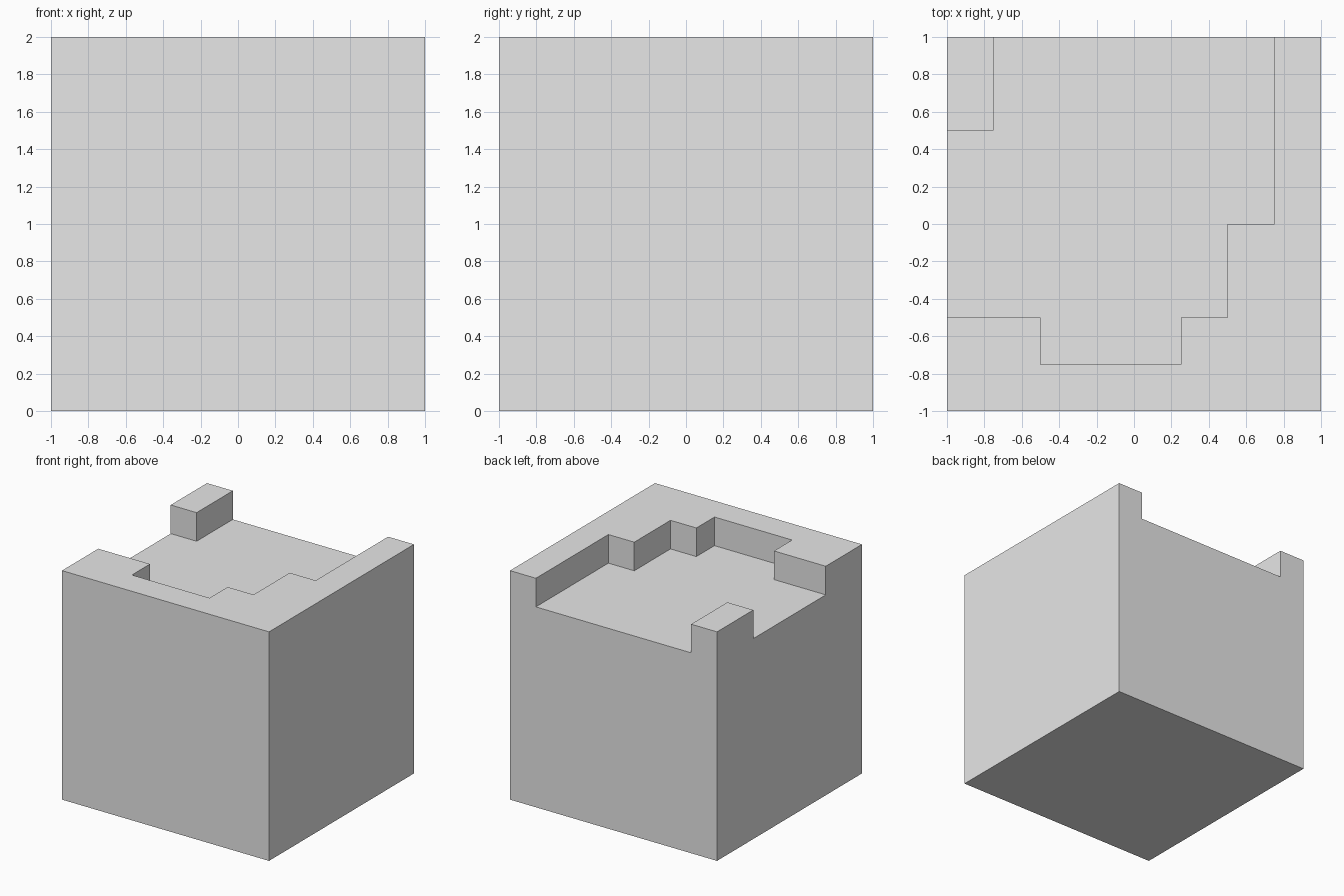
import bpy
import bmesh

if "Cube" in bpy.data.objects:
    bpy.data.objects.remove(bpy.data.objects["Cube"])

FLOOR, TOP = 1.75, 2.0
OUT = 1.2  # the cutter overshoots the block on its open sides


def prism(name, outline, low, high):
    """Solid made by lifting a flat outline from low to high."""
    bm = bmesh.new()
    face = bm.faces.new([bm.verts.new((x, y, low)) for x, y in outline])
    lifted = bmesh.ops.extrude_face_region(bm, geom=[face])["geom"]
    verts = [v for v in lifted if isinstance(v, bmesh.types.BMVert)]
    bmesh.ops.translate(bm, verts=verts, vec=(0, 0, high - low))
    bmesh.ops.recalc_face_normals(bm, faces=bm.faces[:])
    mesh = bpy.data.meshes.new(name)
    bm.to_mesh(mesh)
    bm.free()
    obj = bpy.data.objects.new(name, mesh)
    bpy.context.collection.objects.link(obj)
    return obj


# Plain grey
grey = bpy.data.materials.new("light grey")
grey.use_nodes = True
colour = (0.8, 0.8, 0.8, 1)
grey.diffuse_color = colour
grey.node_tree.nodes["Principled BSDF"].inputs["Base Color"].default_value = colour

# Full cube
block = prism("block", [(-1, -1), (1, -1), (1, 1), (-1, 1)], 0, TOP)
block.data.materials.append(grey)

# Stepped recess, open at the back and the right, leaving one corner post
recess = prism("recess_cutter", [
    (-OUT, -0.5), (-0.5, -0.5), (-0.5, -0.75), (0.25, -0.75),
    (0.25, -0.5), (0.5, -0.5), (0.5, 0), (0.75, 0), (0.75, OUT),
    (-0.75, OUT), (-0.75, 0.5), (-OUT, 0.5)], FLOOR, TOP + 0.2)
recess.data.materials.append(grey)
recess.hide_render = True
recess.hide_viewport = True

cut = block.modifiers.new("recess", "BOOLEAN")
cut.operation = "DIFFERENCE"
cut.solver = "EXACT"
cut.object = recess
